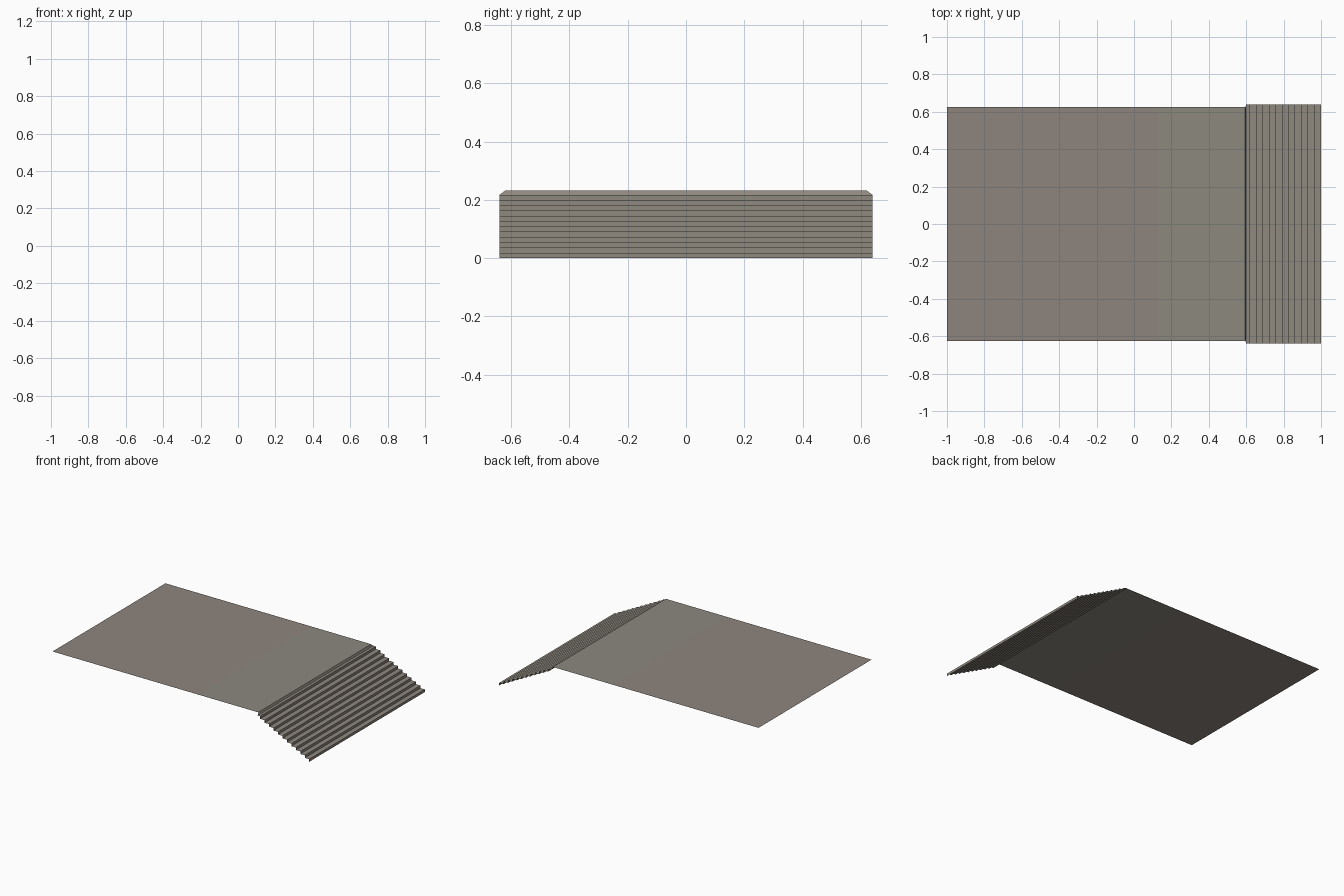
import bpy

if "Cube" in bpy.data.objects:
    bpy.data.objects.remove(bpy.data.objects["Cube"])

def material(name, rgb):
    m = bpy.data.materials.new(name)
    m.diffuse_color = (*rgb, 1)
    m.use_nodes = True
    m.node_tree.nodes["Principled BSDF"].inputs["Base Color"].default_value = m.diffuse_color
    return m

warm = material("warm grey stone", (0.27, 0.235, 0.208))
cool = material("cool grey stone", (0.265, 0.250, 0.213))
stone = material("stair stone", (0.275, 0.248, 0.212))

def strip(name, profile, mats, pick):
    """Open sheet swept across y; profile rows are (x, z, half width)."""
    verts, faces = [], []
    for x, z, w in profile:
        verts += [(x, -w, z), (x, w, z)]
    for i in range(len(profile) - 1):
        a = 2 * i
        faces.append((a, a + 2, a + 3, a + 1))
    me = bpy.data.meshes.new(name)
    me.from_pydata(verts, [], faces)
    for m in mats:
        me.materials.append(m)
    for i, p in enumerate(me.polygons):
        p.material_index = pick(i)
    ob = bpy.data.objects.new(name, me)
    bpy.context.collection.objects.link(ob)
    return ob

TOP, STEPS, HALF = 0.232, 12, 0.64
RISE, RUN = 0.217 / STEPS, 0.38 / (STEPS - 1)

# flat landing, two slightly different stone tones
strip("landing", [(-1, TOP, 0.625), (0.13, TOP, 0.625), (0.594, TOP, 0.625)],
      [warm, cool], lambda i: i)

# stair flight: tapered top lip, then alternating treads and risers
profile = [(0.594, TOP, 0.62), (0.6, 0.217, HALF)]
for s in range(STEPS):
    x = 0.62 + s * RUN
    z = 0.217 - s * RISE
    profile += [(x, z, HALF), (x, z - RISE, HALF)]
strip("stair_flight", profile, [stone], lambda i: 0)
